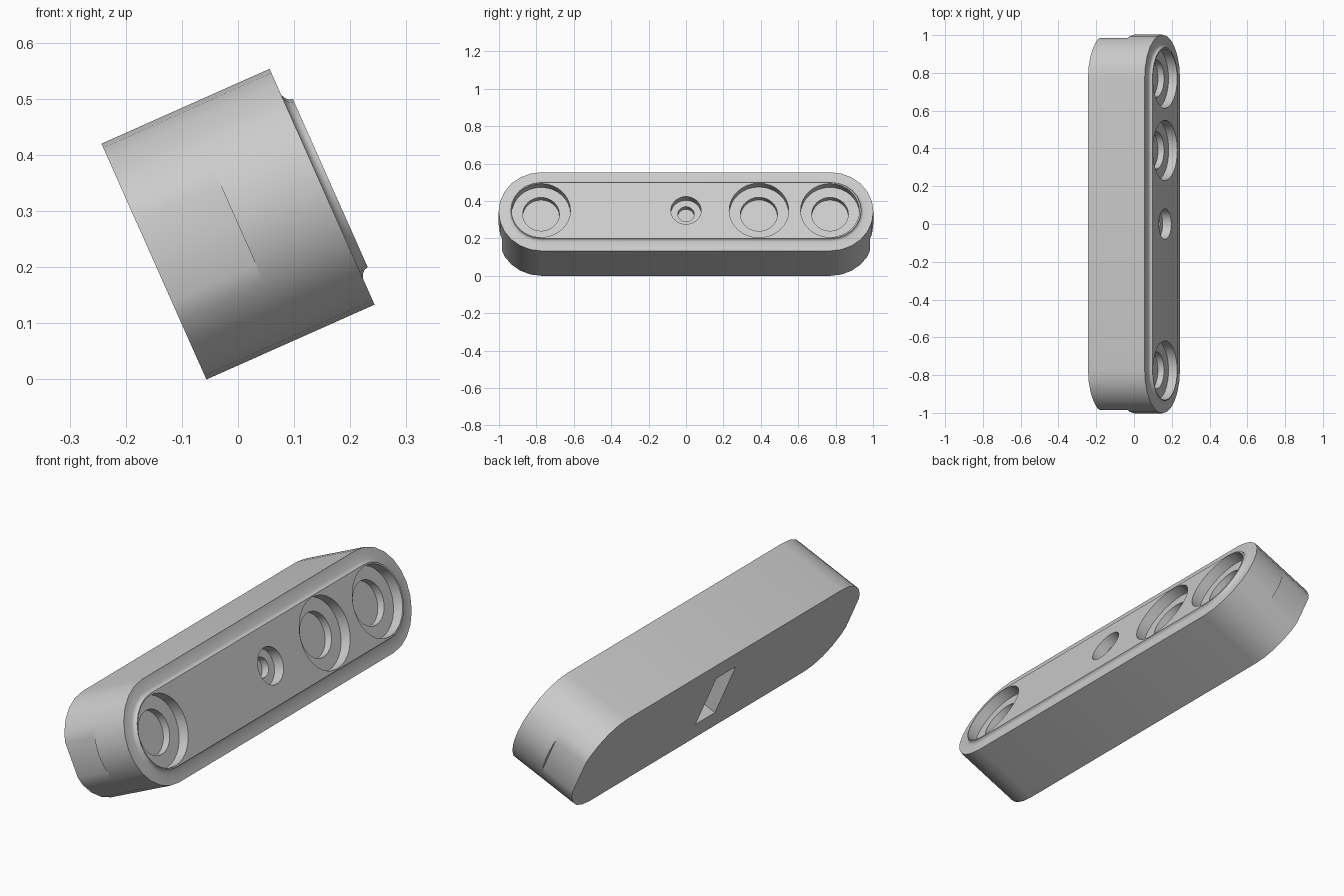
import bpy, bmesh
from math import sin, cos, pi, radians
from mathutils import Matrix

cube = bpy.data.objects.get("Cube")
if cube:
    bpy.data.objects.remove(cube, do_unlink=True)

grey = bpy.data.materials.new("plain grey")
grey.use_nodes = True
grey.diffuse_color = (0.6, 0.6, 0.6, 1)
grey.node_tree.nodes["Principled BSDF"].inputs["Base Color"].default_value = grey.diffuse_color

CENTRE = 0.772       # centre of the rounded ends
FRONT = 0.164        # rim face
PANEL = 0.18         # raised panel face
STEPS = 12           # sides per rounded end


def make_object(name, bm):
    mesh = bpy.data.meshes.new(name)
    bm.to_mesh(mesh)
    bm.free()
    mesh.materials.append(grey)
    obj = bpy.data.objects.new(name, mesh)
    bpy.context.collection.objects.link(obj)
    return obj


def stadium(bm, x, radius, trimmed=False):
    """Ring of vertices with two rounded ends, optionally trimmed flat."""
    ring = []
    for side in (1, -1):
        for i in range(STEPS + 1):
            a = pi * i / STEPS
            y, z = CENTRE + radius * sin(a), radius * cos(a)
            if trimmed and y > 0.985:
                y = 0.985
                z = 0.079 * ((z > 0.001) - (z < -0.001))
            ring.append(bm.verts.new((x, side * y, side * z)))
    return ring


# Body with trimmed rear ends, rim and raised filleted panel
bm = bmesh.new()
rings = [stadium(bm, -FRONT, 0.23, True), stadium(bm, 0, 0.23, True)]
for x, r in ((0, 0.23), (FRONT, 0.23), (FRONT, 0.179),
             (0.168, 0.171), (0.173, 0.166), (PANEL, 0.164)):
    rings.append(stadium(bm, x, r))
for a, b in zip(rings, rings[1:]):
    for i in range(len(a)):
        j = (i + 1) % len(a)
        bm.faces.new((a[i], a[j], b[j], b[i]))
bm.faces.new(rings[0])
bm.faces.new(rings[-1])
bmesh.ops.remove_doubles(bm, verts=bm.verts, dist=0.0005)
bmesh.ops.recalc_face_normals(bm, faces=bm.faces)
body = make_object("body", bm)


def cut(bm):
    cutter = make_object("cutter", bm)
    cutter.hide_render = True
    mod = body.modifiers.new("cut", "BOOLEAN")
    mod.operation = "DIFFERENCE"
    mod.solver = "EXACT"
    mod.object = cutter
    bpy.context.view_layer.objects.active = body
    bpy.ops.object.modifier_apply(modifier=mod.name)
    bpy.data.objects.remove(cutter, do_unlink=True)


def round_hole(y, radius, depth):
    bm = bmesh.new()
    place = Matrix.Translation((PANEL, y, 0)) @ Matrix.Rotation(pi / 2, 4, "Y")
    bmesh.ops.create_cone(bm, cap_ends=True, segments=32, radius1=radius,
                          radius2=radius, depth=2 * depth, matrix=place)
    cut(bm)


# Stepped round recesses in the panel
for y, outer, inner in ((-0.775, 0.157, 0.098), (0, 0.081, 0.044),
                        (0.39, 0.159, 0.099), (0.77, 0.157, 0.098)):
    round_hole(y, outer, 0.05)
    round_hole(y, inner, 0.085)

# Rectangular socket in the rear face
bm = bmesh.new()
bmesh.ops.create_cube(bm, size=1, matrix=Matrix.Translation((-FRONT, 0, 0))
                      @ Matrix.Diagonal((0.3, 0.14, 0.26, 1)))
cut(bm)

# Tilt the front upward and rest the lower edge on the ground
body.data.transform(Matrix.Translation((0, 0, 0.2767)) @ Matrix.Rotation(radians(-24), 4, "Y"))
bpy.ops.object.select_all(action="DESELECT")
body.select_set(True)
bpy.context.view_layer.objects.active = body
bpy.ops.object.shade_smooth_by_angle(angle=radians(30))
